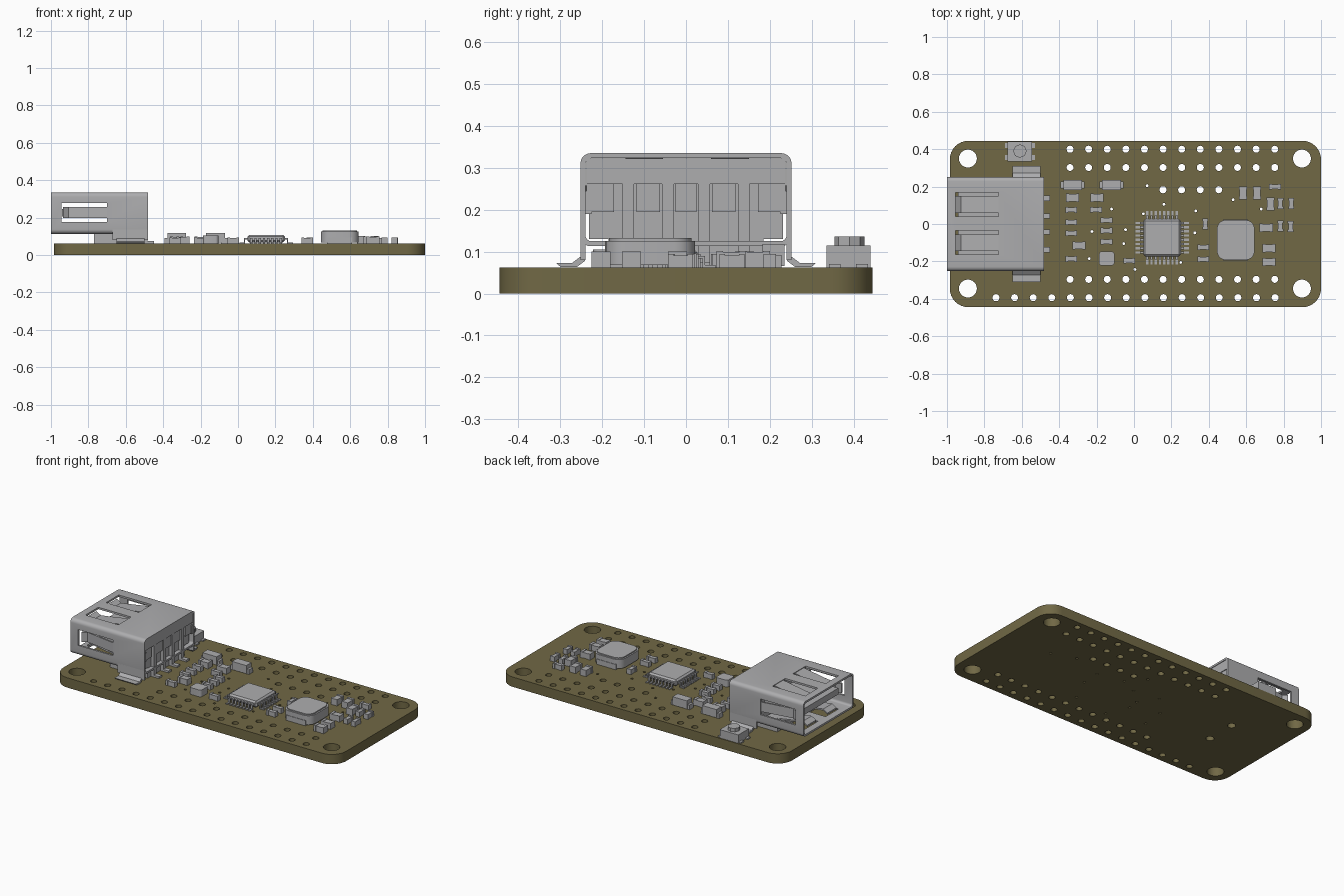
import bpy, bmesh
from mathutils import Matrix, Vector

if "Cube" in bpy.data.objects:
    bpy.data.objects.remove(bpy.data.objects["Cube"], do_unlink=True)


def material(name, rgb):
    m = bpy.data.materials.new(name)
    m.use_nodes = True
    m.diffuse_color = (*rgb, 1)
    m.node_tree.nodes["Principled BSDF"].inputs["Base Color"].default_value = (*rgb, 1)
    return m


OLIVE = material("olive board", (0.165, 0.14, 0.06))
GREY = material("light grey", (0.42, 0.42, 0.43))
TOP = 0.062  # upper face of the board


def finish(name, bm, mat=GREY):
    bmesh.ops.recalc_face_normals(bm, faces=bm.faces)
    me = bpy.data.meshes.new(name)
    bm.to_mesh(me)
    bm.free()
    me.materials.append(mat)
    ob = bpy.data.objects.new(name, me)
    bpy.context.collection.objects.link(ob)
    return ob


def add_box(bm, x0, x1, y0, y1, z0, z1):
    mat = Matrix.Translation(((x0 + x1) / 2, (y0 + y1) / 2, (z0 + z1) / 2))
    mat = mat @ Matrix.Diagonal((x1 - x0, y1 - y0, z1 - z0, 1))
    return bmesh.ops.create_cube(bm, size=1, matrix=mat)["verts"]


def add_cyl(bm, x, y, r, z0, z1, n=16):
    bmesh.ops.create_cone(bm, cap_ends=True, segments=n, radius1=r, radius2=r, depth=z1 - z0,
                          matrix=Matrix.Translation((x, y, (z0 + z1) / 2)))


def boxes(name, *dims):
    bm = bmesh.new()
    for d in dims:
        add_box(bm, *d)
    return finish(name, bm)


def round_box(name, dims, r, axis, mat=GREY, segs=5):
    """Box whose edges along one axis are rounded."""
    bm = bmesh.new()
    add_box(bm, *dims)
    edges = [e for e in bm.edges
             if abs((e.verts[0].co - e.verts[1].co).normalized()[axis]) > 0.9]
    bmesh.ops.bevel(bm, geom=edges, offset=r, segments=segs, profile=0.5, affect='EDGES')
    return finish(name, bm, mat)


def strip(name, pts, t, lo, hi, axis):
    """Bent sheet: a 2D path thickened by t, extruded along the axis from lo to hi."""
    bm = bmesh.new()
    loop = list(pts) + [(a + t[0], b + t[1]) for a, b in reversed(pts)]

    def place(a, b, c):
        v = [a, b]
        v.insert(axis, c)
        return Vector(v)
    face = bm.faces.new([bm.verts.new(place(a, b, lo)) for a, b in loop])
    ext = bmesh.ops.extrude_face_region(bm, geom=[face])["geom"]
    move = place(0, 0, hi - lo)
    bmesh.ops.translate(bm, vec=move, verts=[v for v in ext if isinstance(v, bmesh.types.BMVert)])
    return finish(name, bm)


def cut(ob, cutter):
    cutter.hide_render = True
    mod = ob.modifiers.new("cut", 'BOOLEAN')
    mod.operation, mod.solver, mod.object = 'DIFFERENCE', 'EXACT', cutter
    bpy.context.view_layer.objects.active = ob
    bpy.ops.object.modifier_apply(modifier=mod.name)
    bpy.data.objects.remove(cutter, do_unlink=True)


# Circuit board with mounting holes, pin holes and vias
board = round_box("circuit_board", (-0.985, 1, -0.445, 0.445, 0, TOP), 0.1, 2, OLIVE, 8)
bm = bmesh.new()
for x in (-0.888, 0.898):
    for y in (-0.345, 0.35):
        add_cyl(bm, x, y, 0.048, -0.1, 0.2, 24)
for y, start, count in ((0.4, -0.342, 12), (0.302, -0.342, 12), (0.183, 0.155, 4),
                        (-0.296, -0.342, 12), (-0.394, -0.738, 16)):
    for i in range(count):
        add_cyl(bm, start + i * 0.0995, y, 0.019, -0.1, 0.2, 12)
for y in (-0.08, 0.11):
    add_cyl(bm, -0.625, y, 0.024, -0.1, 0.2, 12)
for x, y in ((0.07, 0.205), (-0.12, 0.08), (0.05, 0.055), (0.16, 0.105), (0.33, 0.07),
             (-0.045, -0.03), (-0.055, -0.105), (-0.24, -0.185), (0.005, -0.243),
             (-0.225, -0.04), (0.25, -0.205), (0.325, -0.047), (0.68, 0.08), (0.53, 0.13)):
    add_cyl(bm, x, y, 0.008, -0.1, 0.2, 8)
cut(board, finish("hole_cutter", bm))

# Connector shell: thin tube with windows in top, bottom and sides
shell = round_box("connector_shell", (-1, -0.48, -0.252, 0.252, 0.113, 0.335), 0.024, 0)
cut(shell, round_box("hollow_cutter", (-1.1, -0.4, -0.24, 0.24, 0.125, 0.323), 0.014, 0))
cut(shell, boxes("side_window_cutter", (-0.945, -0.7, -0.4, 0.4, 0.178, 0.278)))
for y in (0.105, -0.1):
    cut(shell, boxes("top_window_cutter", (-0.955, -0.725, y - 0.064, y + 0.064, 0, 0.5)))

# Spring fingers bent into the windows
bend = ((-0.69, 0), (-0.86, 0.028), (-0.905, 0.034), (-0.935, 0.016))
for s, side in ((1, "left"), (-1, "right")):
    strip(side + "_spring", [(x, s * (0.251 - d)) for x, d in bend], (0, -s * 0.01), 0.197, 0.258, 2)
    y = 0.0025 + s * 0.1025
    strip(side + "_top_spring", [(x - 0.02, 0.334 - d) for x, d in bend], (0, -0.01),
          y - 0.045, y + 0.045, 1)
    strip(side + "_bottom_spring", [(x - 0.02, 0.114 + d) for x, d in bend], (0, 0.01),
          y - 0.045, y + 0.045, 1)
    # Mounting feet flaring onto the board
    foot = [(s * a, z) for a, z in ((0.252, 0.13), (0.252, 0.088), (0.272, 0.073), (0.31, 0.073))]
    strip(side + "_foot", foot, (-s * 0.011, -0.01), -0.65, -0.5, 0)
    boxes(side + "_lower_wall", (-0.67, -0.48, s * 0.246 - 0.006, s * 0.246 + 0.006, 0.08, 0.14))
    boxes(side + "_wall_clip", (-0.515, -0.485, s * 0.236 - 0.01, s * 0.236 + 0.01, 0.19, 0.245))

# Insulator, tongue, rear plate and contacts
boxes("insulator", (-0.68, -0.505, -0.232, 0.232, 0.13, 0.318),
      (-0.77, -0.505, -0.185, 0.185, TOP, 0.13))
boxes("tongue", (-0.94, -0.6, -0.185, 0.185, 0.205, 0.245))
boxes("rear_plate", (-0.505, -0.483, -0.238, 0.238, 0.262, 0.322),
      *[(-0.505, -0.488, s - w, s + w, 0.195, 0.262)
        for s, w in ((-0.205, 0.033), (-0.09, 0.028), (0, 0.025), (0.09, 0.028), (0.205, 0.033))])
bm = bmesh.new()
for y in (-0.138, -0.043, 0.043, 0.138):
    add_box(bm, -0.505, -0.484, y - 0.014, y + 0.014, TOP, 0.262)
    add_box(bm, -0.484, -0.448, y - 0.014, y + 0.014, TOP, 0.074)
    add_box(bm, -0.825, -0.6, y - 0.016, y + 0.016, 0.198, 0.206)
finish("contacts", bm)

# Push button
boxes("button_body", (-0.675, -0.545, 0.335, 0.44, TOP, 0.115),
      *[(x - 0.02, x + 0.02, y - 0.014, y + 0.014, TOP, 0.07)
        for x in (-0.67, -0.55) for y in (0.355, 0.42)])
bm = bmesh.new()
add_cyl(bm, -0.61, 0.39, 0.036, 0.11, 0.136, 8)
finish("button_cap", bm)

# Controller chip with eight gull-wing leads on each side
CX, CY = 0.15, -0.073
bm = bmesh.new()
body = add_box(bm, CX - 0.1, CX + 0.1, CY - 0.1, CY + 0.1, 0.068, 0.108)
bmesh.ops.bevel(bm, geom=list({e for v in body for e in v.link_edges}), offset=0.01,
                segments=1, affect='EDGES')
finish("chip_body", bm)
bm = bmesh.new()
for i in range(8):
    o = (i - 3.5) * 0.0225
    for s in (-1, 1):
        for u0, u1, z0, z1 in ((0.095, 0.118, 0.084, 0.09), (0.112, 0.118, TOP, 0.09),
                               (0.112, 0.143, TOP, 0.068)):
            a, b = sorted((s * u0, s * u1))
            add_box(bm, CX + a, CX + b, CY + o - 0.006, CY + o + 0.006, z0, z1)
            add_box(bm, CX + o - 0.006, CX + o + 0.006, CY + a, CY + b, z0, z1)
finish("chip_leads", bm)

# Power inductor and small rounded package
round_box("inductor_body", (0.443, 0.645, -0.193, 0.022, 0.068, 0.125), 0.05, 2)
round_box("inductor_top", (0.452, 0.636, -0.184, 0.013, 0.12, 0.132), 0.045, 2)
boxes("inductor_terminals", (0.475, 0.61, -0.196, -0.15, TOP, 0.095),
      (0.475, 0.61, -0.02, 0.025, TOP, 0.095))
round_box("small_package", (-0.187, -0.105, -0.222, -0.147, TOP, 0.105), 0.015, 2)


# Chip resistors, capacitors and diodes: body with two end caps
def chips(name, w, d, h, spots):
    bm = bmesh.new()
    for x, y in spots:
        a, b, c = w / 2, d / 2, TOP + h
        along = w > d
        k = 0.003
        add_box(bm, x - a + k, x + a - k, y - b + k, y + b - k, TOP, c - k)
        for s in (-1, 1):
            if along:
                lo, hi = sorted((x + s * a, x + s * a * 0.55))
                add_box(bm, lo, hi, y - b, y + b, TOP, c)
            else:
                lo, hi = sorted((y + s * b, y + s * b * 0.55))
                add_box(bm, x - a, x + a, lo, hi, TOP, c)
    finish(name, bm)


chips("small_chips_across", 0.062, 0.03, 0.032, [
    (-0.335, 0.075), (-0.335, 0.01), (-0.335, -0.05), (-0.335, -0.187), (-0.203, 0.077),
    (-0.147, 0.02), (-0.147, -0.035), (-0.147, -0.095), (-0.025, -0.197), (0.37, -0.125),
    (0.37, -0.188), (0.754, 0.2)])
chips("small_chips_upright", 0.03, 0.06, 0.032, [
    (0.38, 0), (0.783, 0.11), (0.84, 0.11), (0.783, -0.01), (0.837, -0.013)])
chips("medium_chips_across", 0.07, 0.045, 0.038, [
    (-0.328, 0.14), (-0.198, 0.14), (-0.295, -0.115), (0.707, -0.02), (0.722, -0.13), (0.722, -0.203)])
chips("medium_chips_upright", 0.044, 0.07, 0.04, [(0.583, 0.165), (0.657, 0.165), (0.73, 0.108)])
for i, x in enumerate((-0.328, -0.12)):
    boxes(f"diode_{i + 1}", (x - 0.05, x + 0.05, 0.183, 0.235, 0.066, 0.118),
          (x - 0.064, x - 0.03, 0.19, 0.228, TOP, 0.092), (x + 0.03, x + 0.064, 0.19, 0.228, TOP, 0.092))

# Smooth rounded surfaces, keep edges crisp
for ob in bpy.context.scene.objects:
    ob.select_set(ob.type == 'MESH')
bpy.context.view_layer.objects.active = board
bpy.ops.object.shade_smooth_by_angle(angle=0.6)
